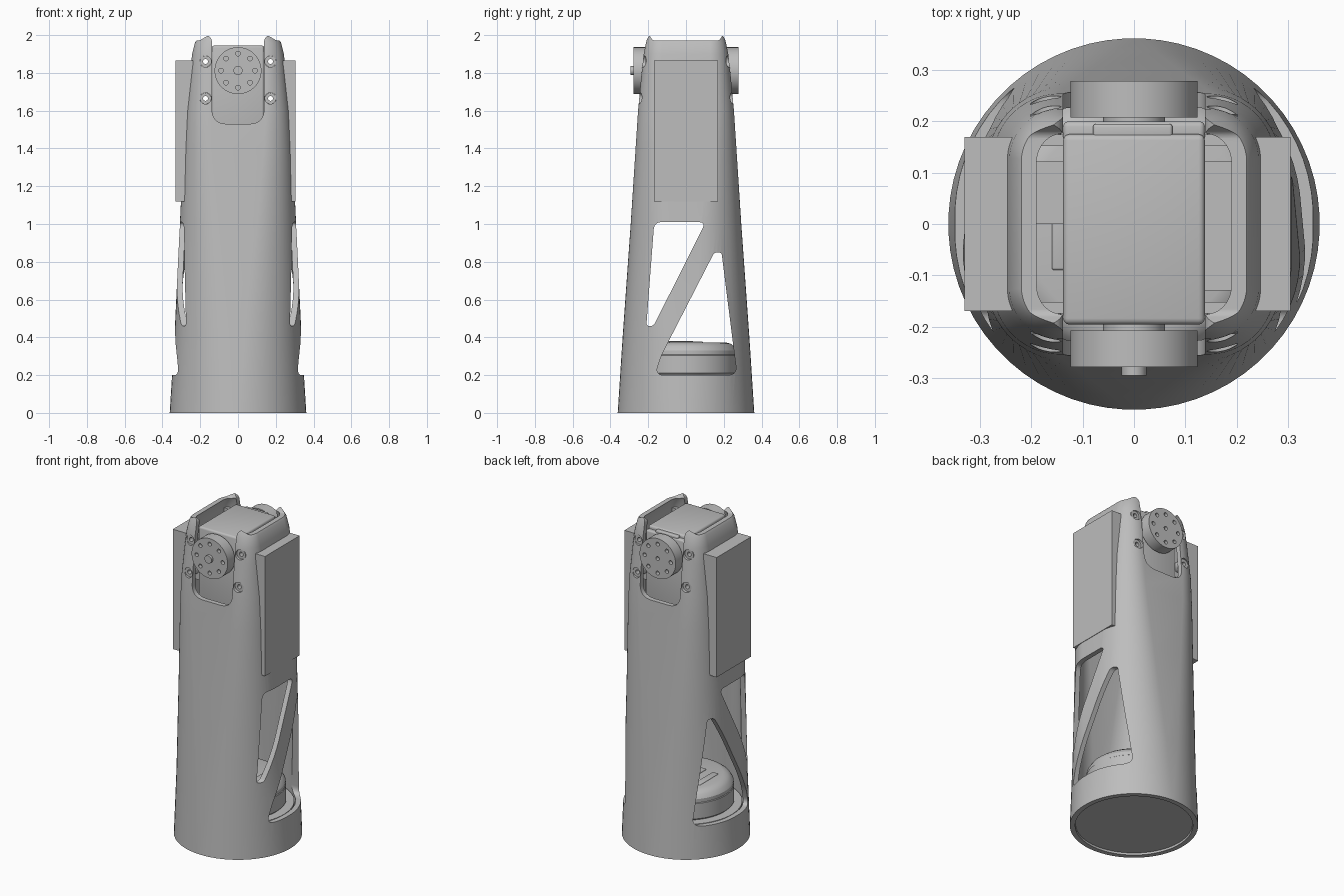
import bpy, bmesh, math
from mathutils import Vector, Matrix

old = bpy.data.objects.get("Cube")
if old:
    bpy.data.objects.remove(old, do_unlink=True)

grey = bpy.data.materials.new("plain grey")
grey.use_nodes = True
grey.diffuse_color = (0.51, 0.51, 0.51, 1)
grey.node_tree.nodes["Principled BSDF"].inputs["Base Color"].default_value = (0.51, 0.51, 0.51, 1)


def finish(name, bm):
    bmesh.ops.recalc_face_normals(bm, faces=bm.faces)
    if bm.calc_volume(signed=True) < 0:
        bmesh.ops.reverse_faces(bm, faces=bm.faces)
    mesh = bpy.data.meshes.new(name)
    bm.to_mesh(mesh)
    bm.free()
    mesh.materials.append(grey)
    ob = bpy.data.objects.new(name, mesh)
    bpy.context.collection.objects.link(ob)
    return ob


def select(ob):
    bpy.ops.object.select_all(action='DESELECT')
    ob.select_set(True)
    bpy.context.view_layer.objects.active = ob


def smooth(ob):
    select(ob)
    bpy.ops.object.shade_smooth_by_angle(angle=math.radians(30))
    return ob


def cut(ob, cutter):
    select(ob)
    mod = ob.modifiers.new("cut", 'BOOLEAN')
    mod.operation, mod.solver, mod.object = 'DIFFERENCE', 'EXACT', cutter
    bpy.ops.object.modifier_apply(modifier=mod.name)


def discard(*cutters):
    for c in cutters:
        bpy.data.objects.remove(c, do_unlink=True)


def box(name, x, y, z, bevel=0):
    bm = bmesh.new()
    bmesh.ops.create_cube(bm, size=1)
    for v in bm.verts:
        v.co = [(a + b) / 2 + c * (b - a) for (a, b), c in zip((x, y, z), v.co)]
    if bevel:
        bmesh.ops.bevel(bm, geom=bm.edges[:], offset=bevel, segments=3, profile=0.5, affect='EDGES')
        return smooth(finish(name, bm))
    return finish(name, bm)


def rods(name, centres, r, y0, y1, sides=32):
    """Cylinders along y at the given (x, z) centres, as one mesh."""
    bm = bmesh.new()
    for x, z in centres:
        m = Matrix.Translation((x, (y0 + y1) / 2, z)) @ Matrix.Rotation(math.pi / 2, 4, 'X')
        bmesh.ops.create_cone(bm, cap_ends=True, segments=sides, radius1=r, radius2=r,
                              depth=abs(y1 - y0), matrix=m)
    return finish(name, bm)


def lathe(name, profile, sides=64):
    bm = bmesh.new()
    rings = [[bm.verts.new((r * math.cos(i * math.tau / sides), r * math.sin(i * math.tau / sides), z))
              for i in range(sides)] for r, z in profile]
    for a, b in zip(rings, rings[1:]):
        for i in range(sides):
            j = (i + 1) % sides
            bm.faces.new((a[i], a[j], b[j], b[i]))
    bm.faces.new(rings[0])
    bm.faces.new(rings[-1])
    return smooth(finish(name, bm))


def prism(name, points, axis, d):
    """Rounded polygon given as (across, z, corner size), extruded along an axis."""
    pts = []
    for i, (u, v, s) in enumerate(points):
        p = Vector((u, v))
        a, b = (Vector(points[k % len(points)][:2]) - p for k in (i - 1, i + 1))
        s = min(s, 0.45 * a.length, 0.45 * b.length)   # keep neighbouring corners apart
        a, b = p + a.normalized() * s, p + b.normalized() * s
        pts += [a.lerp(p, k / 8).lerp(p.lerp(b, k / 8), k / 8) for k in range(9)] if s else [p]
    bm = bmesh.new()
    ends = [[bm.verts.new((e, u, v) if axis == 'x' else (u, e, v)) for u, v in pts] for e in (-d, d)]
    for i in range(len(pts)):
        j = (i + 1) % len(pts)
        bm.faces.new((ends[0][i], ends[0][j], ends[1][j], ends[1][i]))
    caps = [bm.faces.new(e) for e in ends]
    bmesh.ops.triangulate(bm, faces=caps)
    return finish(name, bm)


# Tapered shell: circle at the foot, rounded square at the top
SECTIONS = [(0, .362, .362, .362), (.4, .337, .336, .31), (1, .308, .293, .22), (1.4, .289, .267, .16),
            (1.6, .275, .254, .13), (1.8, .254, .235, .11), (1.9, .243, .224, .1),
            (1.96, .228, .212, .09), (2, .2, .2, .08)]
WALL = 0.03


def section(bm, z, hx, hy, r, inset):
    hx, hy, r = hx - inset, hy - inset, r - inset
    ring = []
    for k, (sx, sy) in enumerate(((1, 1), (-1, 1), (-1, -1), (1, -1))):
        for i in range(16):
            t = (k + (i + 0.5) / 16) * math.pi / 2
            ring.append(bm.verts.new((sx * (hx - r) + r * math.cos(t), sy * (hy - r) + r * math.sin(t), z)))
    return ring


bm = bmesh.new()
loops = [section(bm, *s, 0) for s in SECTIONS] + [section(bm, *s, WALL) for s in reversed(SECTIONS)]
for a, b in zip(loops, loops[1:] + loops[:1]):
    for i in range(len(a)):
        j = (i + 1) % len(a)
        bm.faces.new((a[i], a[j], b[j], b[i]))
shell = finish("shell", bm)

# Side windows, top rim dip, front and back notch, screw bores
SCREWS = [(s * .172, z) for s in (-1, 1) for z in (1.665, 1.86)]
cutters = [
    prism("upper_window", [(-.168, 1.01, .04), (.105, 1.01, .04), (-.172, .46, .03), (-.21, .46, .03)], 'x', 1),
    prism("lower_window", [(.15, .85, .025), (.188, .85, .025), (.27, .2, .05), (-.165, .2, .05),
                           (-.13, .305, .03)], 'x', 1),
    prism("rim_dip", [(-.21, 2.02, 0), (-.175, 1.972, .01), (.175, 1.972, .01), (.21, 2.02, 0)], 'x', 1),
    prism("notch", [(-.18, 2.01, 0), (-.138, 1.985, .03), (-.138, 1.53, .08), (.138, 1.53, .08),
                    (.138, 1.985, .03), (.18, 2.01, 0)], 'y', 1),
    rods("screw_bores", SCREWS, .03, -1, 1),
]
for c in cutters:
    cut(shell, c)
discard(*cutters)
smooth(shell)

# Floor and round unit standing on it
lathe("floor", [(.33, .012), (.317, .2)])
lathe("round_unit", [(.262, .2), (.272, .21), (.272, .305), (.268, .308), (.268, .33), (.255, .352),
                     (.235, .367), (.21, .373)])
box("round_unit_port", (-.07, .07), (-.1, .04), (.36, .38), .006)
for s, name in ((-1, "right"), (1, "left")):
    box(f"round_unit_{name}_rib", (s * .14 - .02, s * .14 + .02), (-.09, .09), (.36, .378), .005)

# Flat panels on both flanks
box("left_panel", (.238, .305), (-.17, .17), (1.12, 1.865))
box("right_panel", (-.33, -.238), (-.17, .17), (1.12, 1.865))

# Motor between the walls
box("motor_body", (-.138, .138), (-.196, .175), (1.42, 1.945), .012)
box("motor_back", (-.138, .138), (.16, .2), (1.42, 1.925), .01)
box("motor_tab", (-.08, .075), (.165, .195), (1.85, 1.938), .006)
box("left_ledge", (.13, .195), (-.13, .122), (1.45, 1.64))
box("right_ledge", (-.195, -.13), (0, .122), (1.45, 1.64))

# Round horns with a ring of holes, front and back
for s, name in ((-1, "front"), (1, "back")):
    horn = rods(name + "_horn", [(0, 1.812)], .124, s * .208, s * .279, 64)
    ring = [(.09 * math.cos(k * math.pi / 4), 1.812 + .09 * math.sin(k * math.pi / 4)) for k in range(8)]
    holes = rods("horn_holes", ring + [(0, 1.812)], .012, s * .255, s * .3, 20)
    cut(horn, holes)
    discard(holes)
    smooth(horn)
    smooth(rods(name + "_hub", [(0, 1.812)], .06, s * .19, s * .21))
smooth(rods("front_pin", [(0, 1.812)], .024, -.27, -.295))

# Mounting plates and screw sleeves, bored right through
bores = rods("through_bores", SCREWS, .013, -1, 1, 20)
for s, name in ((-1, "front"), (1, "back")):
    for side, sx in (("left", 1), ("right", -1)):
        plate = box(f"{name}_{side}_plate", sorted((sx * .13, sx * .204)),
                    sorted((s * .152, s * .174)), (1.6, 1.91))
        cut(plate, bores)
        for level, z, out in (("lower", 1.665, .232), ("upper", 1.86, .214)):
            sleeve = rods(f"{name}_{side}_{level}_sleeve", [(sx * .172, z)], .0295, s * .17, s * out)
            cut(sleeve, bores)
            smooth(sleeve)
discard(bores)
